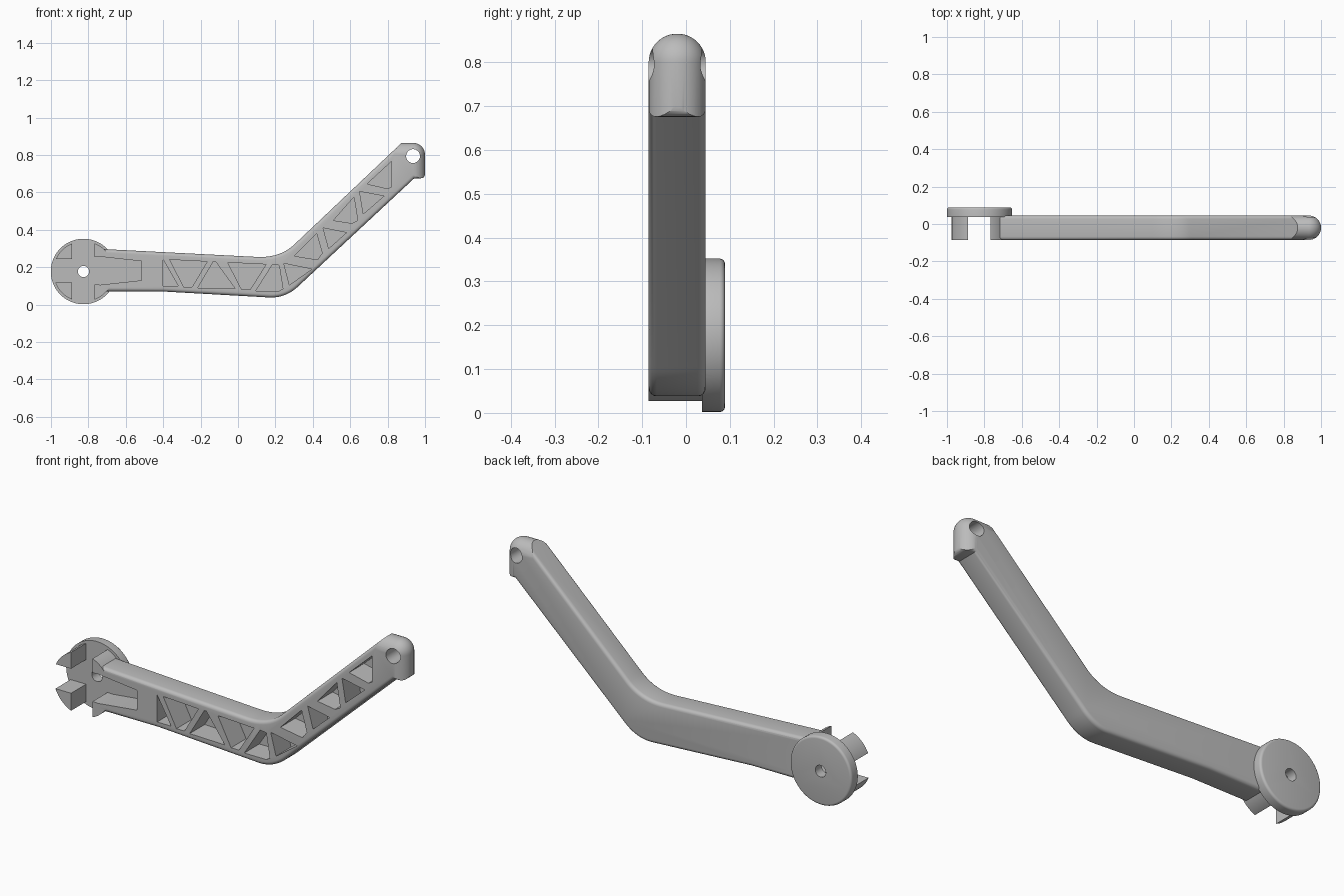
import bpy, bmesh, math
from mathutils import Vector, Matrix

cube = bpy.data.objects.get("Cube")
if cube:
    bpy.data.objects.remove(cube, do_unlink=True)

grey = bpy.data.materials.new("plain_grey")
grey.use_nodes = True
colour = (0.5, 0.5, 0.5, 1)
grey.diffuse_color = colour
grey.node_tree.nodes["Principled BSDF"].inputs["Base Color"].default_value = colour

FRONT, BACK, FLOOR, MID = -0.085, 0.045, 0.037, -0.02
HUB_X, HUB_Z = -0.826, 0.177


def finish(name, bm):
    bmesh.ops.recalc_face_normals(bm, faces=bm.faces)
    mesh = bpy.data.meshes.new(name)
    bm.to_mesh(mesh)
    bm.free()
    mesh.materials.append(grey)
    obj = bpy.data.objects.new(name, mesh)
    bpy.context.collection.objects.link(obj)
    return obj


def prism(name, outline, y0, y1, bevel=0, back_only=False):
    """Extrude an x-z outline along y, rounding its rim edges."""
    bm = bmesh.new()
    face = bm.faces.new([bm.verts.new((x, y0, z)) for x, z in outline])
    out = bmesh.ops.extrude_face_region(bm, geom=[face], use_keep_orig=True)
    moved = [g for g in out["geom"] if isinstance(g, bmesh.types.BMVert)]
    bmesh.ops.translate(bm, verts=moved, vec=(0, y1 - y0, 0))
    bmesh.ops.recalc_face_normals(bm, faces=bm.faces)
    if bevel:
        rim = [e for e in bm.edges
               if abs(e.verts[0].co.y - e.verts[1].co.y) < 1e-5
               and (not back_only or e.verts[0].co.y > y1 - 1e-4)]
        bmesh.ops.bevel(bm, geom=rim, offset=bevel, segments=4, profile=0.5,
                        affect='EDGES', clamp_overlap=True)
    return finish(name, bm)


def circle(x, z, r, n):
    return [(x + r * math.cos(2 * math.pi * i / n), z + r * math.sin(2 * math.pi * i / n))
            for i in range(n)]


def box(x0, x1, z0, z1):
    return [(x0, z0), (x1, z0), (x1, z1), (x0, z1)]


def bend(a, c, b, n=12):
    """Rounded corner from a to b, pulled towards c."""
    a, b, c = Vector(a), Vector(b), Vector(c)
    return [tuple(a * (1 - t) ** 2 + c * 2 * t * (1 - t) + b * t * t)
            for t in (i / n for i in range(n + 1))]


def combine(target, tool, operation):
    mod = target.modifiers.new("combine", 'BOOLEAN')
    mod.operation, mod.solver, mod.object = operation, 'EXACT', tool
    bpy.context.view_layer.objects.active = target
    bpy.ops.object.modifier_apply(modifier=mod.name)
    bpy.data.objects.remove(tool, do_unlink=True)


# Bent arm with rounded rims
outline = [(-0.76, 0.299)]
outline += bend((0.10, 0.255), (0.23, 0.248), (0.31, 0.33))
outline += [(0.875, 0.865), (0.955, 0.865)]
outline += bend((0.96, 0.865), (1.0, 0.865), (1.0, 0.82), 5)
outline += bend((1.0, 0.70), (1.0, 0.675), (0.975, 0.675), 4)
outline += [(0.942, 0.675)]
outline += bend((0.33, 0.105), (0.26, 0.035), (0.17, 0.038))
outline += [(-0.40, 0.07), (-0.76, 0.07)]
arm = prism("bracket_arm", outline, FRONT, BACK, 0.018)

# Domed envelope that rounds the tip
bm = bmesh.new()
for x in (-1.2, 0.935):
    for z in (-0.4, 0.80):
        bmesh.ops.create_uvsphere(bm, u_segments=48, v_segments=24, radius=0.0652,
                                  matrix=Matrix.Translation((x, MID, z)))
hull = bmesh.ops.convex_hull(bm, input=bm.verts)
inner = [g for g in hull["geom_interior"] if isinstance(g, bmesh.types.BMVert)]
bmesh.ops.delete(bm, geom=list(set(inner)), context='VERTS')
bmesh.ops.dissolve_limit(bm, angle_limit=0.002, verts=bm.verts, edges=bm.edges)
combine(arm, finish("tip_envelope", bm), 'INTERSECT')

# Round hub and its wider back plate
combine(arm, prism("hub", circle(HUB_X, HUB_Z, 0.162, 96), FRONT, 0.06), 'UNION')
combine(arm, prism("back_plate", circle(HUB_X, HUB_Z, 0.175, 96), FLOOR, 0.089,
                   0.012, True), 'UNION')

# Cross-shaped slot in the hub, tapering into the arm
slots = [
    box(-0.888, -0.766, -0.1, 0.5),
    box(-1.1, -0.8, 0.117, 0.243),
    [(-0.80, 0.253), (-0.735, 0.256), (-0.515, 0.232),
     (-0.515, 0.130), (-0.735, 0.106), (-0.80, 0.109)],
]

# Truss pockets along both halves of the arm
pockets = [
    [(-.40, .24), (-.32, .10), (-.40, .10)],
    [(-.365, .24), (-.165, .23), (-.245, .095), (-.29, .095)],
    [(-.215, .09), (-.132, .23), (-.12, .23), (-.015, .085)],
    [(-.055, .225), (.15, .215), (.065, .08), (.02, .08)],
    [(.095, .073), (.185, .215), (.22, .21), (.24, .085), (.22, .073)],
    [(.245, .22), (.395, .19), (.275, .105)],
    [(.30, .26), (.42, .38), (.45, .275), (.425, .24)],
    [(.455, .41), (.58, .385), (.485, .30)],
    [(.51, .45), (.62, .575), (.64, .45), (.61, .435)],
    [(.65, .605), (.78, .58), (.67, .485)],
    [(.69, .645), (.82, .765), (.82, .63), (.80, .62)],
]
for shape in slots + pockets:
    combine(arm, prism("pocket_cutter", shape, -0.2, FLOOR), 'DIFFERENCE')

# Through holes in the hub and the tip
for x, z, r in ((HUB_X, HUB_Z, 0.03), (0.936, 0.794, 0.037)):
    combine(arm, prism("hole_cutter", circle(x, z, r, 40), -0.3, 0.3), 'DIFFERENCE')

bpy.ops.object.select_all(action='DESELECT')
arm.select_set(True)
bpy.context.view_layer.objects.active = arm
bpy.ops.object.shade_smooth_by_angle(angle=math.radians(30))
